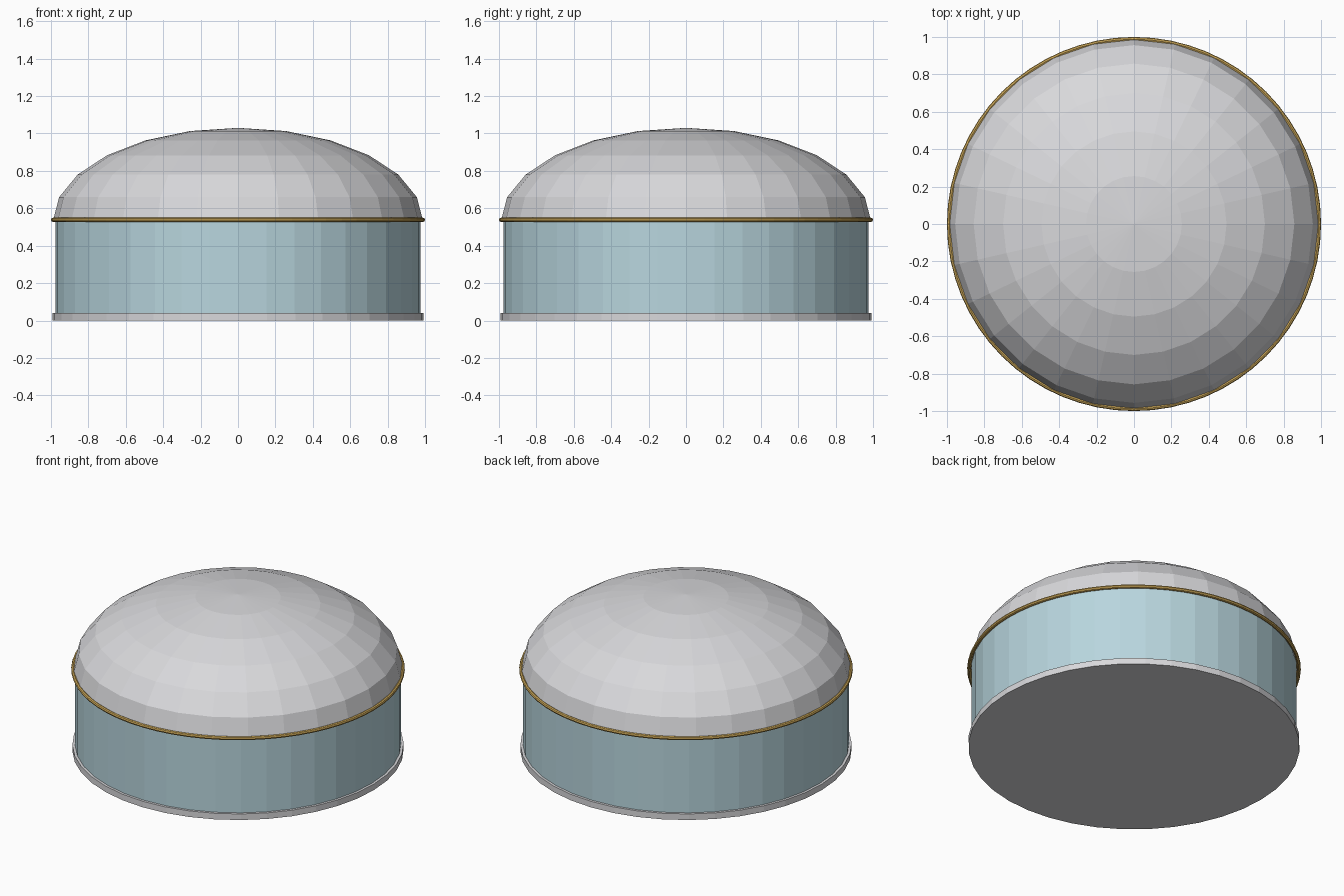
import bpy
import math

if "Cube" in bpy.data.objects:
    bpy.data.objects.remove(bpy.data.objects["Cube"])


def material(name, color):
    m = bpy.data.materials.new(name)
    m.diffuse_color = (*color, 1.0)
    m.use_nodes = True
    m.node_tree.nodes["Principled BSDF"].inputs["Base Color"].default_value = m.diffuse_color
    return m


GREY = material("light grey", (0.69, 0.69, 0.71))
BLUE = material("pale blue", (0.48, 0.67, 0.73))
GOLD = material("gold", (0.62, 0.40, 0.10))


def lathe(name, profile, sides, mat):
    """Revolve (radius, z) points around z; a zero radius closes to a pole."""
    verts, faces, rings = [], [], []
    for r, z in profile:
        n = 1 if r < 1e-6 else sides
        rings.append([len(verts) + i for i in range(n)])
        verts += [(r * math.cos(2 * math.pi * i / sides),
                   r * math.sin(2 * math.pi * i / sides), z) for i in range(n)]
    for low, high in zip(rings, rings[1:]):
        for i in range(sides):
            j = (i + 1) % sides
            quad = [low[i % len(low)], low[j % len(low)],
                    high[j % len(high)], high[i % len(high)]]
            faces.append(list(dict.fromkeys(quad)))
    mesh = bpy.data.meshes.new(name)
    mesh.from_pydata(verts, [], faces)
    mesh.materials.append(mat)
    obj = bpy.data.objects.new(name, mesh)
    bpy.context.collection.objects.link(obj)
    return obj


# Base disc
lathe("base_plate", [(0, 0), (0.993, 0), (0.993, 0.04), (0, 0.04)], 40, GREY)

# Round wall
lathe("wall", [(0, 0.03), (0.977, 0.03), (0.977, 0.535), (0, 0.535)], 40, BLUE)

# Flattened half-sphere roof, six bands
dome = [(0.99 * math.cos(math.radians(a)), 0.53 + 0.5 * math.sin(math.radians(a)))
        for a in range(0, 91, 15)]
lathe("dome_roof", dome, 28, GREY)

# Thin trim ring under the dome
bpy.ops.mesh.primitive_torus_add(major_segments=64, minor_segments=8,
                                 major_radius=0.988, minor_radius=0.012,
                                 location=(0, 0, 0.538))
ring = bpy.context.object
ring.name = "trim_ring"
ring.data.materials.append(GOLD)
